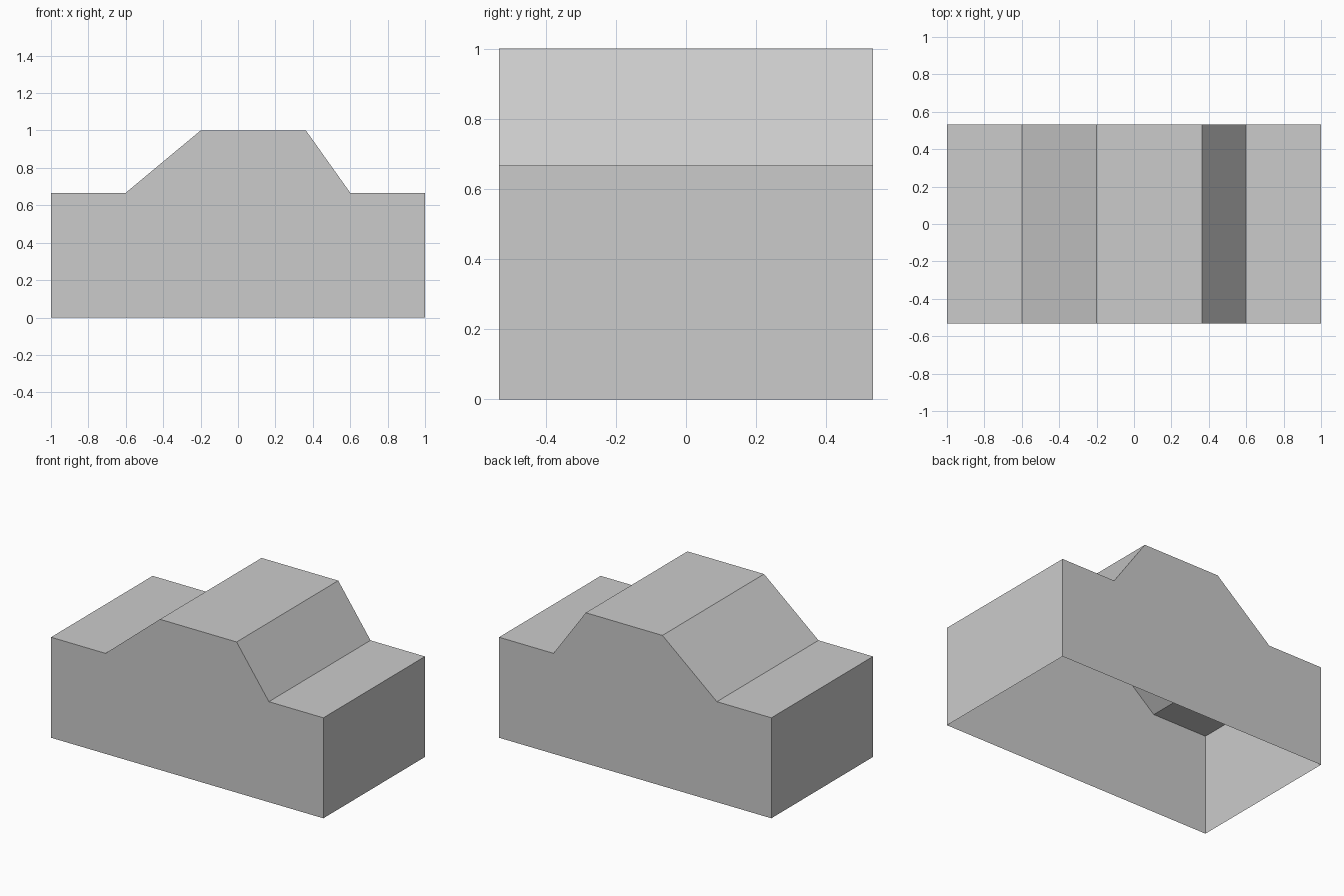
import bpy
import bmesh

cube = bpy.data.objects.get("Cube")
if cube:
    bpy.data.objects.remove(cube, do_unlink=True)

HALF_DEPTH = 0.533

# Plain grey for the whole shell
GREY = (0.6, 0.6, 0.6, 1.0)
grey = bpy.data.materials.new("plain_grey")
grey.use_nodes = True
grey.diffuse_color = GREY
grey.node_tree.nodes["Principled BSDF"].inputs["Base Color"].default_value = GREY

# Side outline, from the lower left round to the lower right
outline = [(-1, 0), (-1, 0.667), (-0.6, 0.667), (-0.2, 1),
           (0.363, 1), (0.6, 0.667), (1, 0.667), (1, 0)]

bm = bmesh.new()
front = [bm.verts.new((x, -HALF_DEPTH, z)) for x, z in outline]
back = [bm.verts.new((x, HALF_DEPTH, z)) for x, z in outline]

# Flat front and back walls
bm.faces.new(front[::-1])
bm.faces.new(back)

# End walls, ledges, slopes and roof; the underside stays open
for i in range(len(outline) - 1):
    bm.faces.new((front[i], front[i + 1], back[i + 1], back[i]))

# Outward normals
for face in bm.faces:
    face.normal_update()
    if face.normal.dot(face.calc_center_median()) < 0:
        face.normal_flip()

mesh = bpy.data.meshes.new("stepped_shell")
bm.to_mesh(mesh)
bm.free()
mesh.materials.append(grey)
shell = bpy.data.objects.new("stepped_shell", mesh)
bpy.context.collection.objects.link(shell)
